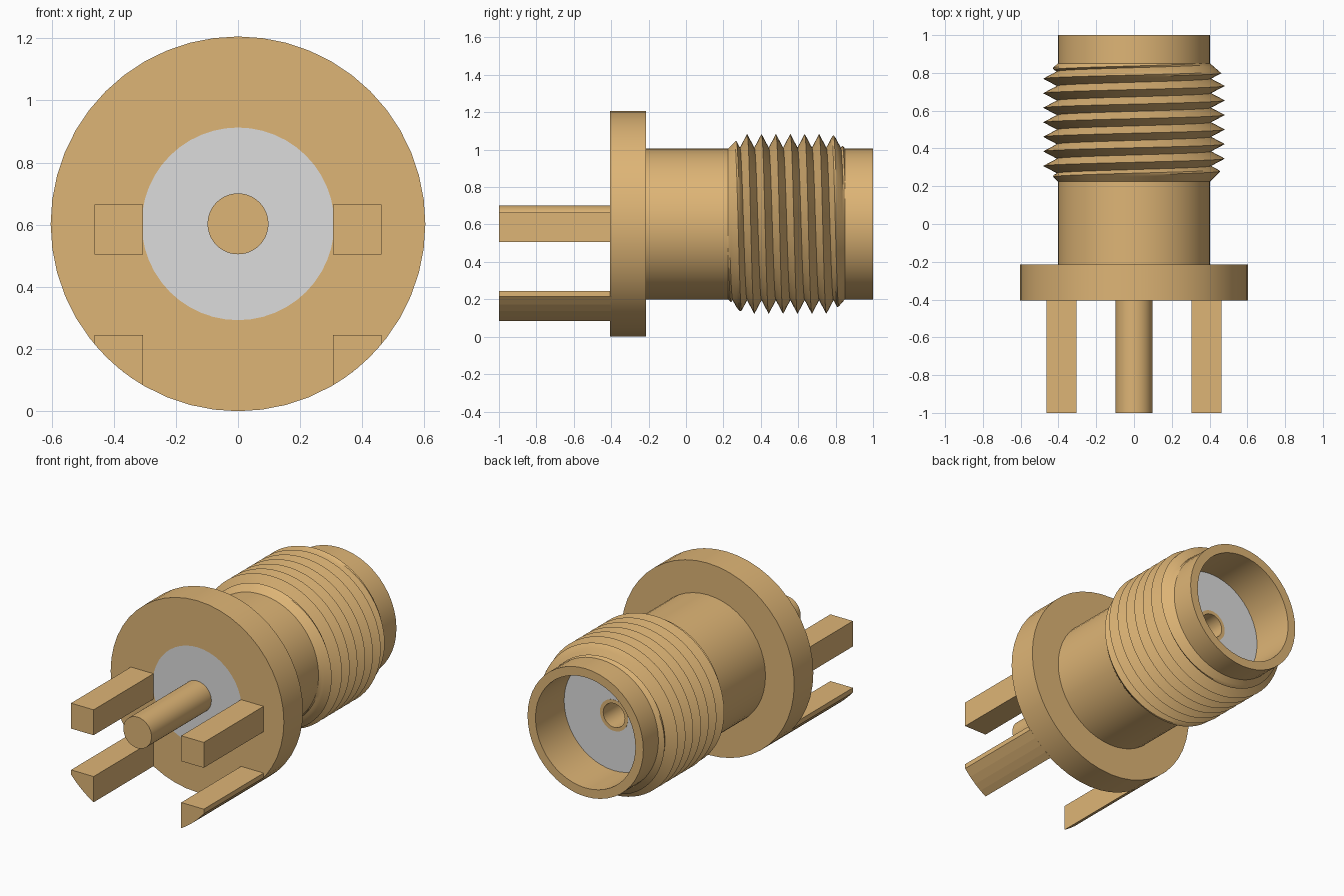
import bpy
import bmesh
from math import pi, sin, cos, sqrt, radians
from mathutils import Vector

if "Cube" in bpy.data.objects:
    bpy.data.objects.remove(bpy.data.objects["Cube"])

AXIS_Z = 0.603        # height of the connector axis
FLANGE_R = 0.603
BARREL_R = 0.403
FLANGE_FRONT = -0.405


def material(name, rgb):
    mat = bpy.data.materials.new(name)
    mat.use_nodes = True
    mat.diffuse_color = (*rgb, 1)
    mat.node_tree.nodes["Principled BSDF"].inputs["Base Color"].default_value = (*rgb, 1)
    return mat


gold = material("gold plating", (0.73, 0.46, 0.18))
white = material("white insulator", (0.72, 0.72, 0.72))


def finish(name, bm, mat, smooth=True):
    mesh = bpy.data.meshes.new(name)
    bm.to_mesh(mesh)
    bm.free()
    mesh.materials.append(mat)
    obj = bpy.data.objects.new(name, mesh)
    bpy.context.collection.objects.link(obj)
    if smooth:
        bpy.ops.object.select_all(action="DESELECT")
        obj.select_set(True)
        bpy.context.view_layer.objects.active = obj
        bpy.ops.object.shade_smooth_by_angle(angle=radians(30))
    return obj


def lathe(name, profile, mat, closed=True, steps=48):
    """Revolve (radius, y) points around the connector axis."""
    bm = bmesh.new()
    verts = [bm.verts.new((r, y, AXIS_Z)) for r, y in profile]
    pairs = list(zip(verts, verts[1:]))
    if closed:
        pairs.append((verts[-1], verts[0]))
    edges = [bm.edges.new(p) for p in pairs]
    bmesh.ops.spin(bm, geom=verts + edges, cent=(0, 0, AXIS_Z), axis=(0, 1, 0),
                   angle=2 * pi, steps=steps)
    bmesh.ops.remove_doubles(bm, verts=bm.verts[:], dist=1e-5)
    bmesh.ops.recalc_face_normals(bm, faces=bm.faces[:])
    return finish(name, bm, mat)


# Flange and hollow barrel
lathe("flange_and_barrel", [
    (0.31, FLANGE_FRONT), (FLANGE_R, FLANGE_FRONT), (FLANGE_R, -0.215),
    (BARREL_R, -0.215), (BARREL_R, 1), (0.348, 1), (0.348, 0.5), (0.31, 0.5)], gold)

# Insulator filling the barrel behind the open socket
lathe("insulator", [
    (0.098, FLANGE_FRONT), (0.31, FLANGE_FRONT), (0.31, 0.5),
    (0.348, 0.5), (0.348, 0.715), (0.098, 0.715)], white)

# Centre pin with a hollow socket end
lathe("centre_pin", [
    (0, -1), (0.098, -1), (0.098, 0.716), (0.075, 0.716), (0.075, 0.4), (0, 0.4)],
    gold, closed=False)


# Helical thread, chamfered by a cone at both ends
def screw_thread(y0=0.225, y1=0.85, pitch=0.077, root=0.408, crest=0.481,
                 segments=72, sub=8):
    bm = bmesh.new()
    turns = int((y1 - y0) / pitch) + 3
    grid = []
    for i in range(segments + 1):
        a = 2 * pi * i / segments
        start = 0.808 - pitch * (i / segments + turns - 2)
        column = []
        for k in range((turns + 1) * sub + 1):
            y = min(max(start + pitch * k / sub, y0), y1)
            phase = ((y - start) / pitch) % 1
            r = root + (crest - root) * abs(2 * phase - 1)
            r = min(r, BARREL_R + y - y0, BARREL_R + 1.15 * (y1 - y))
            r = max(r, BARREL_R - 0.001)
            column.append(bm.verts.new((r * cos(a), y, AXIS_Z + r * sin(a))))
        grid.append(column)
    for c0, c1 in zip(grid, grid[1:]):
        for k in range(len(c0) - 1):
            if max(c0[k + 1].co.y - c0[k].co.y, c1[k + 1].co.y - c1[k].co.y) > 1e-6:
                bm.faces.new((c0[k], c0[k + 1], c1[k + 1], c1[k]))
    bmesh.ops.remove_doubles(bm, verts=bm.verts[:], dist=1e-5)
    loose = [v for v in bm.verts if not v.link_faces]
    bmesh.ops.delete(bm, geom=loose, context="VERTS")
    finish("screw_thread", bm, gold)


screw_thread()


# Mounting legs, the lower pair trimmed to the flange outline
def leg(name, outline):
    bm = bmesh.new()
    face = bm.faces.new([bm.verts.new((x, -1, z)) for x, z in outline])
    ext = bmesh.ops.extrude_face_region(bm, geom=[face])
    moved = [v for v in ext["geom"] if isinstance(v, bmesh.types.BMVert)]
    bmesh.ops.translate(bm, verts=moved, vec=Vector((0, 1 + FLANGE_FRONT + 0.005, 0)))
    if not face.is_valid or len(face.edges) == 0 or all(len(e.link_faces) < 2 for e in face.edges):
        bm.faces.new([v for v in bm.verts if v.co.y < -0.99])
    bmesh.ops.recalc_face_normals(bm, faces=bm.faces[:])
    obj = finish(name, bm, gold, smooth=False)
    obj.modifiers.new("Mirror", "MIRROR").use_mirror_merge = False


X_IN, X_OUT = 0.305, 0.462
leg("upper_legs", [(X_IN, 0.505), (X_OUT, 0.505), (X_OUT, 0.665), (X_IN, 0.665)])
arc = [X_IN + (X_OUT - X_IN) * t / 4 for t in range(5)]
leg("lower_legs", [(x, AXIS_Z - sqrt(FLANGE_R ** 2 - x * x)) for x in arc]
    + [(X_OUT, 0.245), (X_IN, 0.245)])
